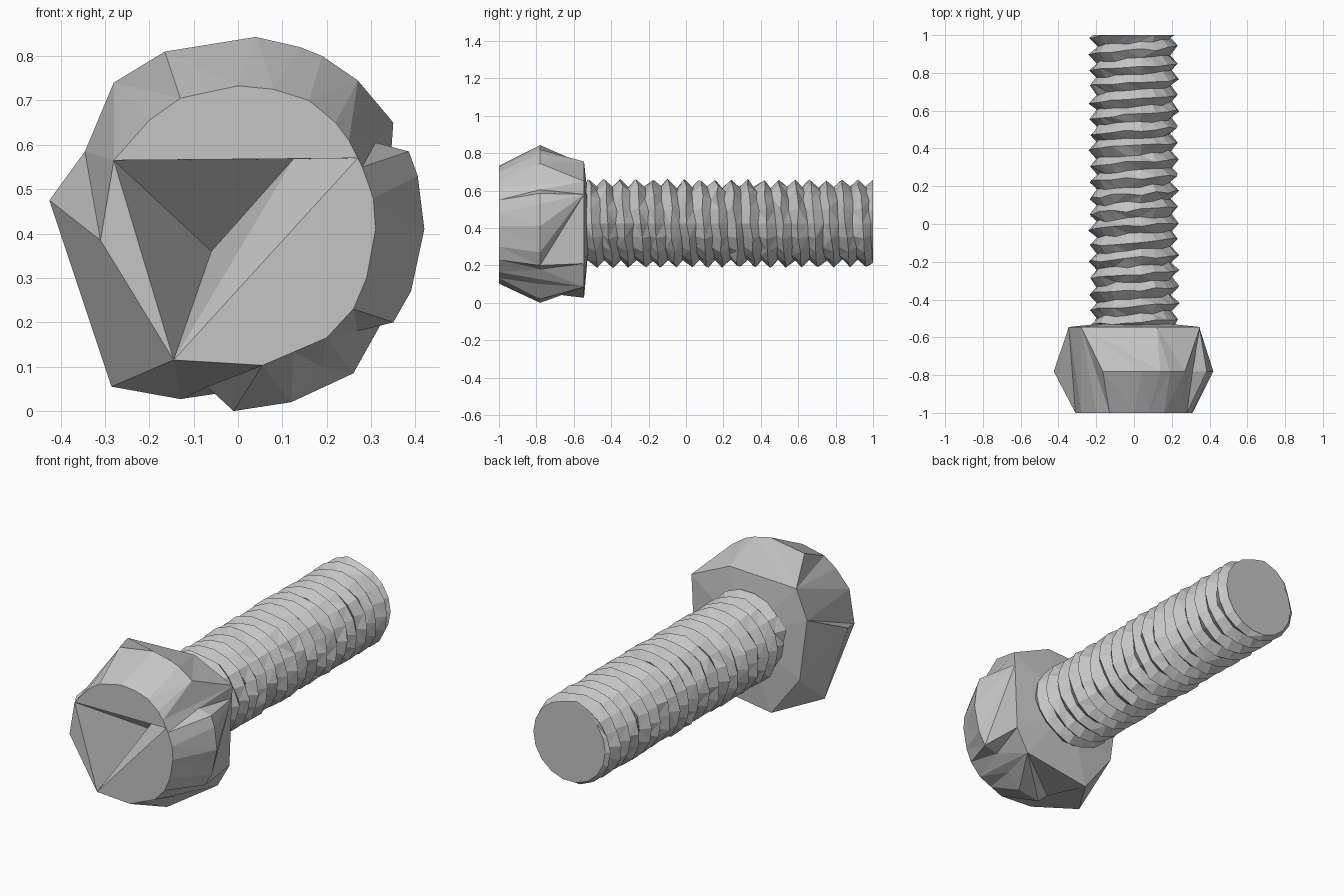
import bpy
import bmesh
import math
import random

random.seed(4)
cube = bpy.data.objects.get("Cube")
if cube:
    bpy.data.objects.remove(cube, do_unlink=True)

AXIS_Z = 0.425

steel = bpy.data.materials.new("grey steel")
steel.use_nodes = True
STEEL_COLOUR = (0.56, 0.56, 0.56, 1)
steel.diffuse_color = STEEL_COLOUR
steel.node_tree.nodes["Principled BSDF"].inputs["Base Color"].default_value = STEEL_COLOUR


def finish(name, bm):
    """Clean up the mesh and turn it into a flat-shaded object."""
    bmesh.ops.remove_doubles(bm, verts=bm.verts, dist=0.0005)
    bmesh.ops.recalc_face_normals(bm, faces=bm.faces)
    mesh = bpy.data.meshes.new(name)
    bm.to_mesh(mesh)
    bm.free()
    mesh.materials.append(steel)
    obj = bpy.data.objects.new(name, mesh)
    bpy.context.collection.objects.link(obj)
    return obj


def sweep(ring, index):
    """Clockwise angle of a ring's vertex round the bolt axis, counting past a full turn."""
    vert = ring[index % len(ring)]
    angle = math.pi + .3 - math.atan2(vert.co.z - AXIS_Z, vert.co.x)
    return angle % math.tau + math.tau * (index // len(ring))


def stitch(bm, near, far):
    """Join two clockwise rings of any length with a band of triangles."""
    i = j = 0
    while i < len(near) or j < len(far):
        a, b = near[i % len(near)], far[j % len(far)]
        if j == len(far) or (i < len(near) and sweep(near, i + 1) <= sweep(far, j + 1)):
            i += 1
            bm.faces.new((a, near[i % len(near)], b))
        else:
            j += 1
            bm.faces.new((a, far[j % len(far)], b))


# Head: front, middle and back rims, clockwise from the left as (x, z)
FRONT_RIM = [
    (-.31, .385), (-.28, .565), (-.2, .655), (-.13, .705), (0, .733), (.08, .725), (.16, .7),
    (.22, .65), (.25, .61), (.27, .57), (.28, .55), (.305, .48), (.31, .41), (.29, .3),
    (.26, .23), (.2, .165), (.125, .133), (.055, .103), (-.145, .115)]
MIDDLE_RIM = [
    (-.425, .475), (-.345, .585), (-.28, .74), (-.165, .81), (.04, .843), (.14, .82), (.19, .8),
    (.27, .745), (.35, .65), (.31, .605), (.385, .585), (.405, .53), (.42, .41), (.39, .27),
    (.35, .2), (.27, .18), (.26, .085), (.19, .1), (.12, .02), (-.01, 0), (-.07, .055),
    (-.13, .027), (-.285, .055)]
BACK_RIM = [
    (-.345, .585), (-.28, .74), (.12, .755), (.35, .65), (.345, .58), (.33, .21),
    (.26, .085), (-.13, .027), (-.3, .25)]
FRONT_Y, MIDDLE_Y, BACK_Y = -1, -.78, -.545


def make_head():
    bm = bmesh.new()

    def ring(points, y):
        """Place a rim; corners that belong to the back rim stay at the back."""
        return [bm.verts.new((p[0], BACK_Y if p in BACK_RIM else y, p[1])) for p in points]

    front = ring(FRONT_RIM, FRONT_Y)
    middle = ring(MIDDLE_RIM, MIDDLE_Y)
    back = ring(BACK_RIM, BACK_Y)
    stitch(bm, front, middle)
    stitch(bm, middle, back)

    # Back of the head rises slightly towards the shank
    hub = bm.verts.new((0, -.51, AXIS_Z))
    for i, corner in enumerate(back):
        bm.faces.new((back[i - 1], corner, hub))

    # Flat front areas around the triangular socket
    left, right, low = front[1], front[9], front[-1]
    bm.faces.new(front[1:10])
    bm.faces.new(front[9:])
    bm.faces.new((low, front[0], left))

    # Sloping socket walls
    shelf = bm.verts.new((.125, -.82, .568))
    pit = bm.verts.new((-.06, -.68, .36))
    for wall in ((left, right, shelf), (left, shelf, pit), (left, pit, low),
                 (pit, shelf, low), (shelf, right, low)):
        bm.faces.new(wall)
    return finish("bolt_head", bm)


# Threaded shank: one helical ridge, trimmed flat at both ends
def make_shank(start=-.54, end=1, pitch=.0845, sides=18, crest=.238, root=.197):
    bm = bmesh.new()
    rows = 2 * math.ceil((end - start) / pitch) + 8
    grid = []
    for row in range(rows):
        line = []
        for side in range(sides):
            turn = side / sides
            angle = turn * math.tau
            y = start + (row / 2 - 1 - turn) * pitch
            radius = crest if row % 2 else root
            if y <= start or y >= end:
                y = min(max(y, start), end)
                radius = .215
            else:
                # Slightly rough, hand-cut thread
                radius += random.uniform(-.008, .004)
                y = min(max(y + random.uniform(-.008, .008), start), end)
            line.append(bm.verts.new((radius * math.cos(angle), y,
                                      AXIS_Z + radius * math.sin(angle))))
        grid.append(line)

    # At the seam each row continues into the row one pitch behind it
    for row in range(2, rows - 1):
        for side in range(sides):
            last = side == sides - 1
            near = grid[row - 2][0] if last else grid[row][side + 1]
            far = grid[row - 1][0] if last else grid[row + 1][side + 1]
            bm.faces.new((grid[row][side], near, far, grid[row + 1][side]))

    bmesh.ops.remove_doubles(bm, verts=bm.verts, dist=0.0005)
    bmesh.ops.dissolve_degenerate(bm, edges=bm.edges, dist=0.0005)
    rim = [edge for edge in bm.edges if edge.is_boundary]
    bmesh.ops.holes_fill(bm, edges=rim, sides=0)
    bmesh.ops.triangulate(bm, faces=[f for f in bm.faces if len(f.verts) == 4])
    return finish("threaded_shank", bm)


make_head()
make_shank()
